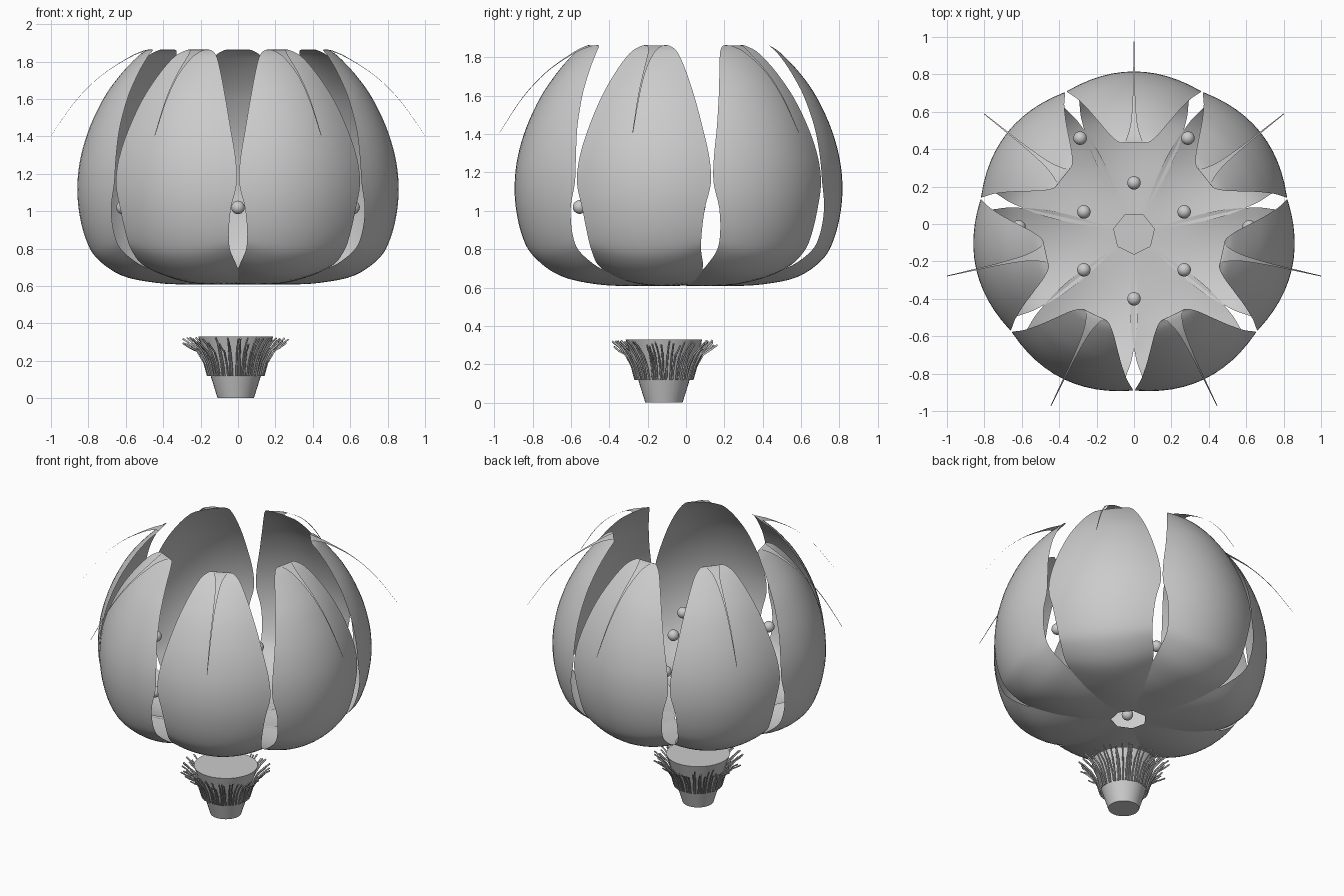
import bpy, bmesh, math, random
from mathutils import Vector

if "Cube" in bpy.data.objects:
    bpy.data.objects.remove(bpy.data.objects["Cube"])

random.seed(4)
CENTRE = Vector((0, -0.05, 0))      # petal axis
STEM = Vector((-0.012, -0.115, 0))  # stem axis


def make_object(name, bm, smooth=True):
    me = bpy.data.meshes.new(name)
    bm.to_mesh(me)
    bm.free()
    ob = bpy.data.objects.new(name, me)
    bpy.context.collection.objects.link(ob)
    for p in me.polygons:
        p.use_smooth = smooth
    return ob


def spline(pts, steps):
    """Catmull-Rom through tuples"""
    v = [Vector(p) for p in pts]
    v = [2 * v[0] - v[1]] + v + [2 * v[-1] - v[-2]]
    out = []
    for i in range(1, len(v) - 2):
        a, b, c, d = v[i - 1:i + 3]
        for s in range(steps):
            t = s / steps
            out.append(0.5 * (2 * b + (c - a) * t + (2 * a - 5 * b + 4 * c - d) * t * t
                              + (3 * b - a - 3 * c + d) * t ** 3))
    return out + [v[-2]]


# Petal rows: radius, height, half width, cupping
ROWS = [(.100, .610, .048, .0), (.28, .608, .155, .6), (.45, .617, .232, .8),
        (.63, .655, .280, .85), (.76, .745, .293, .85), (.82, .85, .305, .83),
        (.857, 1.0, .328, .82), (.865, 1.15, .358, .82), (.845, 1.3, .347, .82),
        (.795, 1.46, .306, .85), (.715, 1.62, .250, .9), (.625, 1.74, .192, .9),
        (.535, 1.83, .130, .7), (.49, 1.858, .085, .3), (.485, 1.863, .055, .0),
        (.52, 1.855, .035, .0), (.60, 1.82, .016, .0), (.75, 1.725, .006, .0),
        (.89, 1.59, .004, .0), (1.025, 1.405, .002, .0)]
COLS = 12


def petal(name, ang):
    bm = bmesh.new()
    rows = spline(ROWS, 4)
    out, side = Vector((math.cos(ang), math.sin(ang), 0)), Vector((-math.sin(ang), math.cos(ang), 0))
    prev = None
    for i, (r, z, w, k) in enumerate(rows):
        a, b = rows[max(i - 1, 0)], rows[min(i + 1, len(rows) - 1)]
        tr, tz = b[0] - a[0], b[1] - a[1]
        n = math.hypot(tr, tz) or 1
        line = []
        for j in range(COLS + 1):
            t = (2 * j / COLS - 1) * w
            d = k * t * t
            line.append(bm.verts.new(CENTRE + out * (r - d * tz / n) + side * t
                                     + Vector((0, 0, z + d * tr / n))))
        if prev:
            for j in range(COLS):
                bm.faces.new((prev[j], line[j], line[j + 1], prev[j + 1]))
        prev = line
    return make_object(name, bm)


for i in range(7):
    petal(f"petal_{i + 1}", math.pi / 2 + i * math.tau / 7)

# Pollen beads: inner ring of 6, outer ring of 13
bm = bmesh.new()
for count, rad in ((6, .31), (13, .62)):
    for i in range(count):
        a = math.pi / 2 + i * math.tau / count
        res = bmesh.ops.create_uvsphere(bm, u_segments=20, v_segments=12, radius=.036)
        bmesh.ops.translate(bm, verts=res["verts"],
                            vec=(rad * math.cos(a), -.09 + rad * math.sin(a), 1.02))
make_object("pollen_beads", bm)

# Tapered stem
bpy.ops.mesh.primitive_cone_add(vertices=32, radius1=.097, radius2=.2, depth=.33,
                                location=STEM + Vector((0, 0, .165)))
bpy.context.object.name = "stem"
bpy.ops.object.shade_smooth_by_angle()

# Fringe of hairs flaring out from the stem
cu = bpy.data.curves.new("stem_hairs", 'CURVE')
cu.dimensions = '3D'
cu.bevel_depth = .005
cu.bevel_resolution = 1
cu.use_fill_caps = True
for i in range(60):
    a = math.tau * i / 60 + random.uniform(-.03, .03)
    f = random.uniform(.65, 1.1)
    top = random.uniform(-.025, .01)
    path = [(.15, .12), (.165 + .005 * f, .19), (.175 + .03 * f, .25),
            (.18 + .065 * f, .29 + top), (.18 + .1 * f, .315 + top)]
    sp = cu.splines.new('POLY')
    sp.points.add(len(path) - 1)
    drift = random.uniform(-.06, .06)
    for j, (r, z) in enumerate(path):
        b = a + drift * j / 4
        sp.points[j].co = (STEM.x + r * math.cos(b), STEM.y + r * math.sin(b), z, 1)
hairs = bpy.data.objects.new("stem_hairs", cu)
bpy.context.collection.objects.link(hairs)
